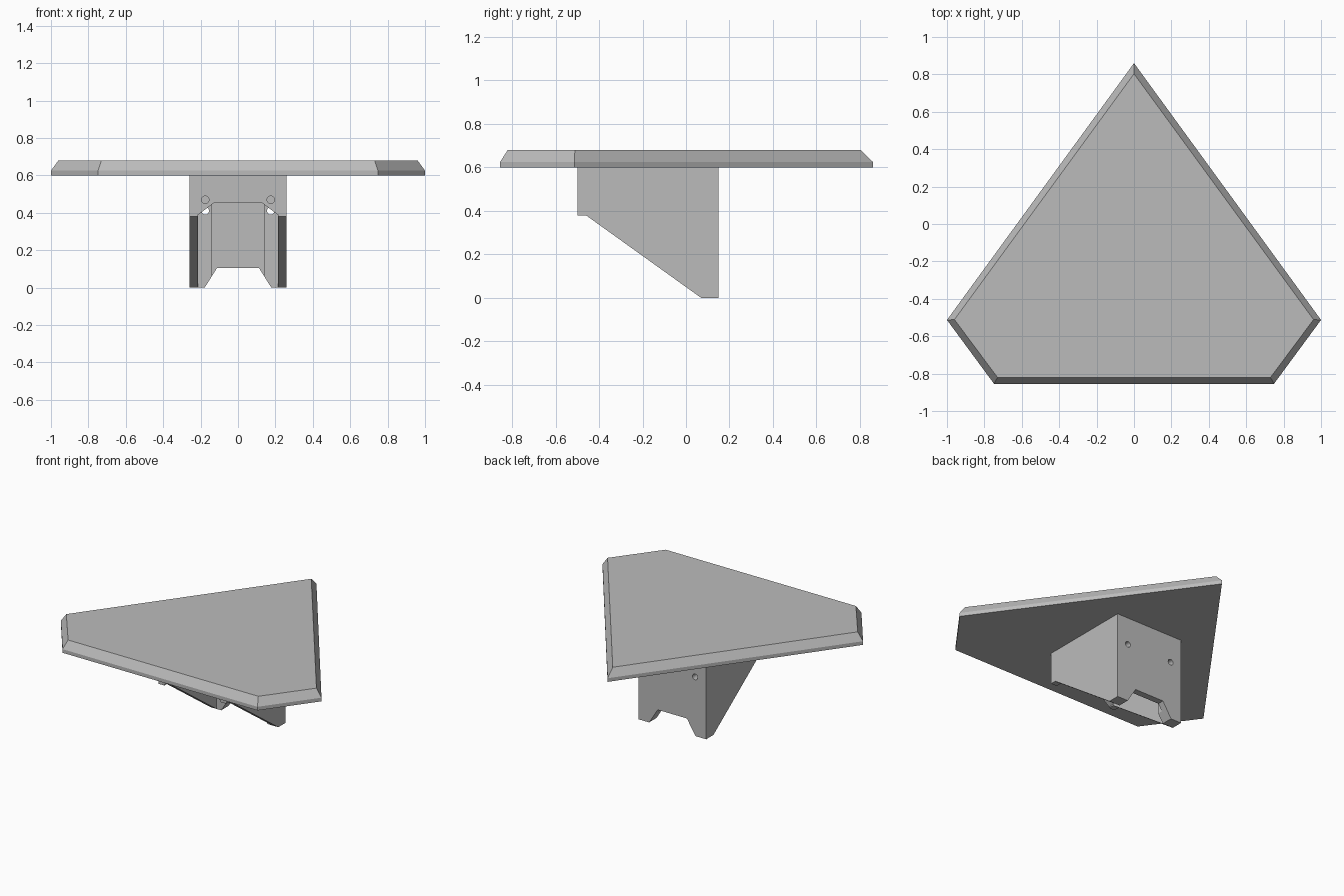
import bpy, bmesh
from math import cos, sin, tau

cube = bpy.data.objects.get("Cube")
if cube:
    bpy.data.objects.remove(cube, do_unlink=True)

grey = bpy.data.materials.new("plain grey")
grey.use_nodes = True
colour = (0.5, 0.5, 0.5, 1)
grey.diffuse_color = colour
grey.node_tree.nodes["Principled BSDF"].inputs["Base Color"].default_value = colour


def loft(name, rings):
    """Closed solid through rings of points with equal counts."""
    bm = bmesh.new()
    loops = [[bm.verts.new(p) for p in ring] for ring in rings]
    n = len(loops[0])
    for a, b in zip(loops, loops[1:]):
        for i in range(n):
            j = (i + 1) % n
            bm.faces.new((a[i], a[j], b[j], b[i]))
    bm.faces.new(loops[0][::-1])
    bm.faces.new(loops[-1])
    bmesh.ops.recalc_face_normals(bm, faces=bm.faces)
    mesh = bpy.data.meshes.new(name)
    bm.to_mesh(mesh)
    bm.free()
    mesh.materials.append(grey)
    obj = bpy.data.objects.new(name, mesh)
    bpy.context.collection.objects.link(obj)
    return obj


def prism_y(name, profile, y0, y1):
    """Extrude an (x, z) profile along y."""
    return loft(name, [[(x, y, z) for x, z in profile] for y in (y0, y1)])


def mirrored(half):
    """Close a half profile by mirroring it in x."""
    return half + [(-x, v) for x, v in reversed(half) if x]


# Five-sided shelf with a chamfered upper rim
rim = mirrored([(0, 0.86), (1, -0.513), (0.748, -0.855)])
top = mirrored([(0, 0.803), (0.96, -0.511), (0.73, -0.82)])
loft("shelf", [[(x, y, z) for x, y in outline]
               for outline, z in ((rim, 0.6), (rim, 0.625), (top, 0.68))])

# Wedge-shaped bracket body
side = [(-0.5, 0.6), (-0.5, 0.38), (-0.46, 0.38), (0.07, 0), (0.15, 0), (0.15, 0.6)]
bracket = loft("bracket", [[(x, y, z) for y, z in side] for x in (-0.26, 0.26)])

# Cavity, back recess, front arch and lower notch
cutters = [
    prism_y("cavity", mirrored([(0.215, 0.7), (0.215, -0.1)]), -0.455, 0.07),
    prism_y("recess", mirrored([(0.14, 0.7), (0.14, -0.1)]), -0.2, 0.105),
    prism_y("arch", mirrored([(0.215, -0.1), (0.215, 0.388), (0.128, 0.453)]), -0.6, -0.3),
    prism_y("notch", mirrored([(0.25, -0.1), (0.178, 0), (0.112, 0.105)]), 0, 0.3),
]

# Screw holes in the back wall and access holes in the front wall
for x in (-0.175, 0.175):
    for z, y0, y1 in ((0.47, -0.6, -0.4), (0.41, 0, 0.3)):
        ring = [(x + 0.02 * cos(tau * i / 24), z + 0.02 * sin(tau * i / 24)) for i in range(24)]
        cutters.append(prism_y("hole", ring, y0, y1))

for cutter in cutters:
    cutter.hide_render = True
    mod = bracket.modifiers.new(cutter.name, "BOOLEAN")
    mod.operation = "DIFFERENCE"
    mod.solver = "EXACT"
    mod.object = cutter

# Bake the cuts and remove the cutters
graph = bpy.context.evaluated_depsgraph_get()
baked = bpy.data.meshes.new_from_object(bracket.evaluated_get(graph))
bracket.modifiers.clear()
bracket.data = baked
for cutter in cutters:
    bpy.data.objects.remove(cutter, do_unlink=True)
